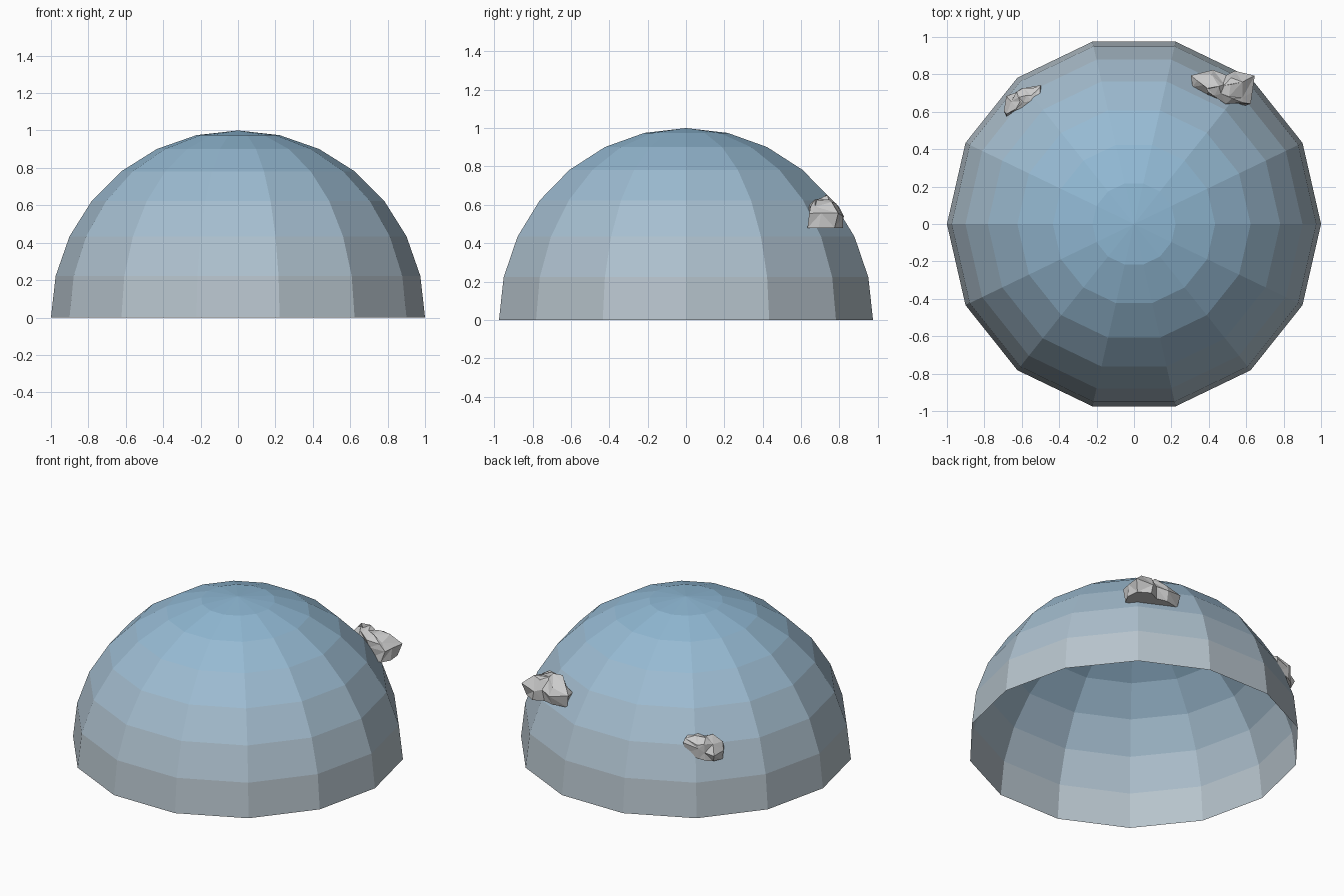
import bpy, bmesh, math, random
from mathutils import Vector

if "Cube" in bpy.data.objects:
    bpy.data.objects.remove(bpy.data.objects["Cube"])

SIDES = 14
BANDS = 7
TOP = (0.27, 0.48, 0.66)
BOTTOM = (0.50, 0.56, 0.60)


def finish(name, bm):
    bmesh.ops.recalc_face_normals(bm, faces=bm.faces)
    mesh = bpy.data.meshes.new(name)
    bm.to_mesh(mesh)
    bm.free()
    obj = bpy.data.objects.new(name, mesh)
    bpy.context.collection.objects.link(obj)
    return obj


# Open faceted half sphere, each band with its own step of the blue-grey fade
def build_dome():
    bm = bmesh.new()
    rings = []
    for i in range(BANDS):
        a = i * math.pi / 2 / BANDS
        rings.append([bm.verts.new((math.cos(a) * math.cos(t), math.cos(a) * math.sin(t), math.sin(a)))
                      for t in (k * math.tau / SIDES for k in range(SIDES))])
    apex = bm.verts.new((0, 0, 1))
    for i in range(BANDS):
        for k in range(SIDES):
            n = (k + 1) % SIDES
            if i < BANDS - 1:
                f = bm.faces.new((rings[i][k], rings[i][n], rings[i + 1][n], rings[i + 1][k]))
            else:
                f = bm.faces.new((rings[i][k], rings[i][n], apex))
            f.material_index = i
    dome = finish("sky_dome", bm)
    for i in range(BANDS):
        f = math.sin((i + 0.5) * math.pi / 2 / BANDS)
        mat = bpy.data.materials.new("dome_band_%d" % i)
        mat.diffuse_color = [b + (t - b) * f for b, t in zip(BOTTOM, TOP)] + [1]
        mat.use_nodes = True
        mat.node_tree.nodes["Principled BSDF"].inputs["Base Color"].default_value = mat.diffuse_color
        dome.data.materials.append(mat)


# Jagged rock: a plan outline stacked in jittered layers (height, scale, inward shift)
def build_rock(name, outline, layers, slope, jitter, seed):
    rng = random.Random(seed)
    bm = bmesh.new()
    c = sum((Vector(p) for p in outline), Vector((0, 0))) / len(outline)
    inward = -c.normalized()
    loops = []
    for j, (z, s, shift) in enumerate(layers):
        loop = []
        for p in outline:
            q = c + (Vector(p) - c) * s + inward * shift
            amount = jitter if 0 < j else jitter * 0.3
            q += Vector((rng.uniform(-1, 1), rng.uniform(-1, 1))) * amount
            dz = rng.uniform(-1, 1) * jitter if j else 0
            loop.append(bm.verts.new((q.x, q.y, z + dz + slope * (q.x - c.x))))
        loops.append(loop)
    n = len(outline)
    for lo, hi in zip(loops, loops[1:]):
        for k in range(n):
            m = (k + 1) % n
            if rng.random() < 0.5:
                bm.faces.new((lo[k], lo[m], hi[m]))
                bm.faces.new((lo[k], hi[m], hi[k]))
            else:
                bm.faces.new((lo[k], lo[m], hi[k]))
                bm.faces.new((lo[m], hi[m], hi[k]))
    bm.faces.new(loops[0][::-1])
    top = bm.faces.new(loops[-1])
    bmesh.ops.triangulate(bm, faces=[top])
    finish(name, bm)


build_dome()

# Large rock, back right, flat underside
build_rock("large_rock",
           [(0.31, 0.79), (0.41, 0.81), (0.49, 0.79), (0.55, 0.82), (0.63, 0.78), (0.64, 0.69),
            (0.61, 0.63), (0.51, 0.64), (0.40, 0.70), (0.33, 0.75)],
           [(0.48, 0.93, 0.0), (0.555, 1.0, 0.0), (0.60, 0.75, 0.015), (0.635, 0.35, 0.03)],
           0.0, 0.018, 4)

# Small rock, back left, tilted
build_rock("small_rock",
           [(-0.70, 0.59), (-0.68, 0.67), (-0.64, 0.71), (-0.59, 0.73), (-0.49, 0.74),
            (-0.49, 0.70), (-0.57, 0.64), (-0.68, 0.58)],
           [(0.36, 0.85, 0.0), (0.42, 1.0, 0.0), (0.46, 0.85, 0.01), (0.49, 0.4, 0.02)],
           0.25, 0.014, 7)
